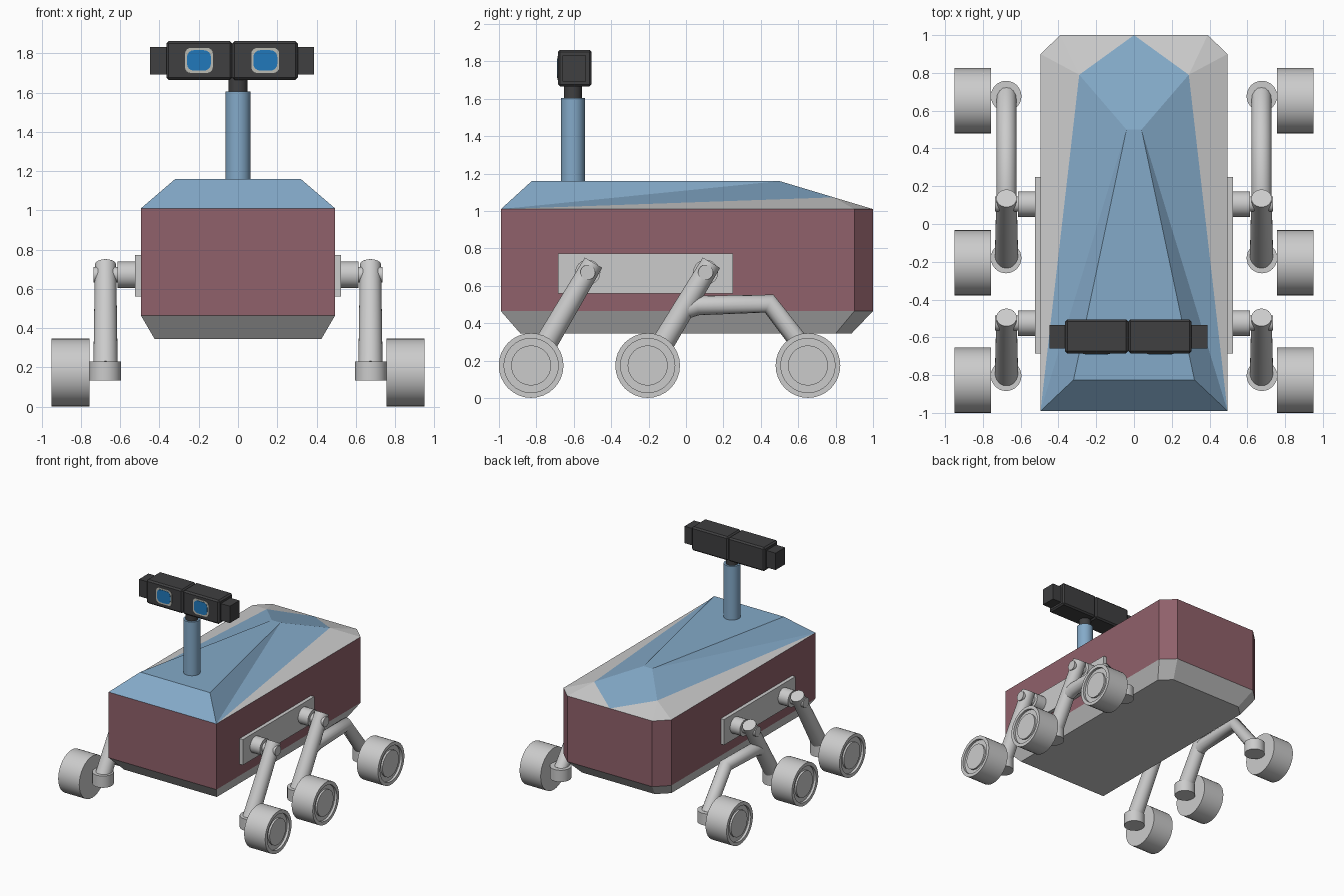
import bpy, bmesh, math
from mathutils import Vector, Matrix

if "Cube" in bpy.data.objects:
    bpy.data.objects.remove(bpy.data.objects["Cube"])


def material(name, rgb):
    m = bpy.data.materials.new(name)
    m.diffuse_color = (*rgb, 1)
    m.use_nodes = True
    m.node_tree.nodes["Principled BSDF"].inputs["Base Color"].default_value = m.diffuse_color
    return m


MAROON = material("maroon_paint", (0.28, 0.12, 0.145))
BLUE = material("blue_panel", (0.23, 0.40, 0.58))
DARK = material("dark_plastic", (0.05, 0.05, 0.052))
LENS = material("blue_lens", (0.015, 0.19, 0.50))
FRAME = material("pale_frame", (0.50, 0.50, 0.45))


def finish(name, bm, mat=None, mirror=False, smooth=False):
    bmesh.ops.recalc_face_normals(bm, faces=bm.faces)
    me = bpy.data.meshes.new(name)
    bm.to_mesh(me)
    bm.free()
    if smooth:
        me.shade_smooth()
        me.set_sharp_from_angle(angle=math.radians(35))
    ob = bpy.data.objects.new(name, me)
    bpy.context.collection.objects.link(ob)
    if mat:
        me.materials.append(mat)
    if mirror:
        ob.modifiers.new("mirror", "MIRROR")
    return ob


def box(name, lo, hi, mat=None, mirror=False, bevel=0, along_y=False):
    bm = bmesh.new()
    bmesh.ops.create_cube(bm, size=1)
    lo, hi = Vector(lo), Vector(hi)
    for v in bm.verts:
        v.co = (lo + hi) / 2 + v.co * (hi - lo)
    if bevel:
        edges = [e for e in bm.edges if not along_y
                 or abs(e.verts[0].co.y - e.verts[1].co.y) > 1e-5]
        bmesh.ops.bevel(bm, geom=edges, offset=bevel, affect='EDGES',
                        segments=4 if along_y else 1, profile=0.5)
    return finish(name, bm, mat, mirror)


def rod(name, a, b, r1, r2=None, mat=None, mirror=True):
    a, b = Vector(a), Vector(b)
    d = b - a
    m = Matrix.Translation((a + b) / 2) @ d.to_track_quat('Z', 'Y').to_matrix().to_4x4()
    bm = bmesh.new()
    bmesh.ops.create_cone(bm, cap_ends=True, segments=32, radius1=r1,
                          radius2=r2 or r1, depth=d.length, matrix=m)
    return finish(name, bm, mat, mirror, True)


def outline(w, front, back, cw, cy, z):
    half = [(w, front, z), (w, cy, z), (cw, back, z)]
    return half + [(-x, y, q) for x, y, q in reversed(half)]


def loft(name, low, high, mat=None):
    bm = bmesh.new()
    a = [bm.verts.new(p) for p in low]
    b = [bm.verts.new(p) for p in high]
    n = len(a)
    for i in range(n):
        j = (i + 1) % n
        bm.faces.new((a[i], a[j], b[j], b[i]))
    bm.faces.new(a[::-1])
    bm.faces.new(b)
    return finish(name, bm, mat)


# Hull: sloped grey tray and maroon body
keel = outline(0.425, -0.885, 0.885, 0.335, 0.80, 0.345)
waist = outline(0.495, -0.99, 1.0, 0.39, 0.90, 0.465)
top = outline(0.495, -0.99, 1.0, 0.39, 0.90, 1.01)
loft("bottom_tray", keel, waist)
loft("body", waist, top, MAROON)

# Faceted deck: blue cover and grey rim, one half mirrored
P = dict(A=(0.495, -0.99, 1.01), B=(0.495, 0.90, 1.01), C=(0.39, 1, 1.01),
         D=(0, 1, 1.01), E=(0.29, 0.79, 1.073), F=(0.04, 0.5, 1.16),
         G=(0.32, -0.825, 1.16), H=(0, 0.5, 1.16), I=(0, -0.825, 1.16),
         J=(0, -0.99, 1.01))


def facets(name, faces, mat=None):
    bm = bmesh.new()
    vs = {k: bm.verts.new(P[k]) for k in sorted(set("".join(faces)))}
    for f in faces:
        bm.faces.new([vs[k] for k in f])
    ob = finish(name, bm, mat, True)
    # open sheet: make sure it faces up
    if sum(p.normal.z for p in ob.data.polygons) < 0:
        ob.data.flip_normals()


facets("deck_cover", ["AEF", "AFG", "FEDH", "GFHI", "AGIJ"], BLUE)
facets("deck_rim", ["ABE", "BCE", "CDE"])

# Mast and camera head
rod("mast", (0, -0.605, 1.10), (0, -0.605, 1.605), 0.064, mat=BLUE, mirror=False)
rod("neck", (0, -0.605, 1.60), (0, -0.605, 1.70), 0.048, mat=DARK, mirror=False)
HX = -0.03
for side, s in (("left", -1), ("right", 1)):
    def span(a, b):
        return sorted((HX + s * a, HX + s * b))
    x0, x1 = span(0, 0.335)
    box(f"{side}_camera_box", (x0, -0.685, 1.665), (x1, -0.505, 1.862), DARK, bevel=0.012)
    x0, x1 = span(0.32, 0.418)
    box(f"{side}_camera_end", (x0, -0.66, 1.692), (x1, -0.535, 1.832), DARK)
    x0, x1 = span(0.098, 0.240)
    box(f"{side}_lens_frame", (x0, -0.688, 1.70), (x1, -0.66, 1.828), FRAME,
        bevel=0.03, along_y=True)
    x0, x1 = span(0.108, 0.230)
    box(f"{side}_lens", (x0, -0.691, 1.712), (x1, -0.66, 1.816), LENS,
        bevel=0.035, along_y=True)

# Suspension plate, pivots and legs (mirrored to both sides)
AX = 0.675
box("side_plate", (0.48, -0.685, 0.56), (0.525, 0.25, 0.772), mirror=True)
for name, py, hy in (("front", -0.525, -0.803), ("middle", 0.105, -0.18)):
    pivot, foot = Vector((AX, py, 0.672)), Vector((AX, hy, 0.20))
    rod(f"{name}_pivot", (0.51, py, 0.672), (0.615, py, 0.672), 0.067)
    rod(f"{name}_pivot_pin", (0.60, py, 0.672), (0.735, py, 0.672), 0.04)
    rod(f"{name}_leg", foot, pivot + (pivot - foot).normalized() * 0.06, 0.062, 0.054)

# Bent rear leg branching from the middle leg
cu = bpy.data.curves.new("rear_leg", 'CURVE')
cu.dimensions = '3D'
cu.bevel_depth = 0.053
cu.bevel_resolution = 6
cu.use_fill_caps = True
path = [(-0.02, 0.47), (0.06, 0.495), (0.445, 0.505), (0.68, 0.20)]
sp = cu.splines.new('POLY')
sp.points.add(len(path) - 1)
for p, (y, z) in zip(sp.points, path):
    p.co = (AX, y, z, 1)
leg = bpy.data.objects.new("rear_leg", cu)
bpy.context.collection.objects.link(leg)
leg.modifiers.new("mirror", "MIRROR")


# Wheels (lathed profile with a grooved outer face) and hubs
def wheel(name, y):
    profile = [(0.757, 0), (0.757, 0.173), (0.95, 0.173), (0.95, 0.145),
               (0.93, 0.145), (0.93, 0.107), (0.945, 0.107), (0.945, 0)]
    bm = bmesh.new()
    vs = [bm.verts.new((x, y, 0.174 + r)) for x, r in profile]
    edges = [bm.edges.new(e) for e in zip(vs, vs[1:])]
    bmesh.ops.spin(bm, geom=vs + edges, cent=(0, y, 0.174), axis=(1, 0, 0),
                   angle=2 * math.pi, steps=32)
    bmesh.ops.remove_doubles(bm, verts=bm.verts, dist=1e-4)
    finish(name, bm, None, True, True)


for name, y in (("front", -0.828), ("middle", -0.205), ("rear", 0.652)):
    wheel(f"{name}_wheel", y)
    rod(f"{name}_hub", (0.677, y + 0.025, 0.133), (0.677, y + 0.025, 0.23), 0.081)
